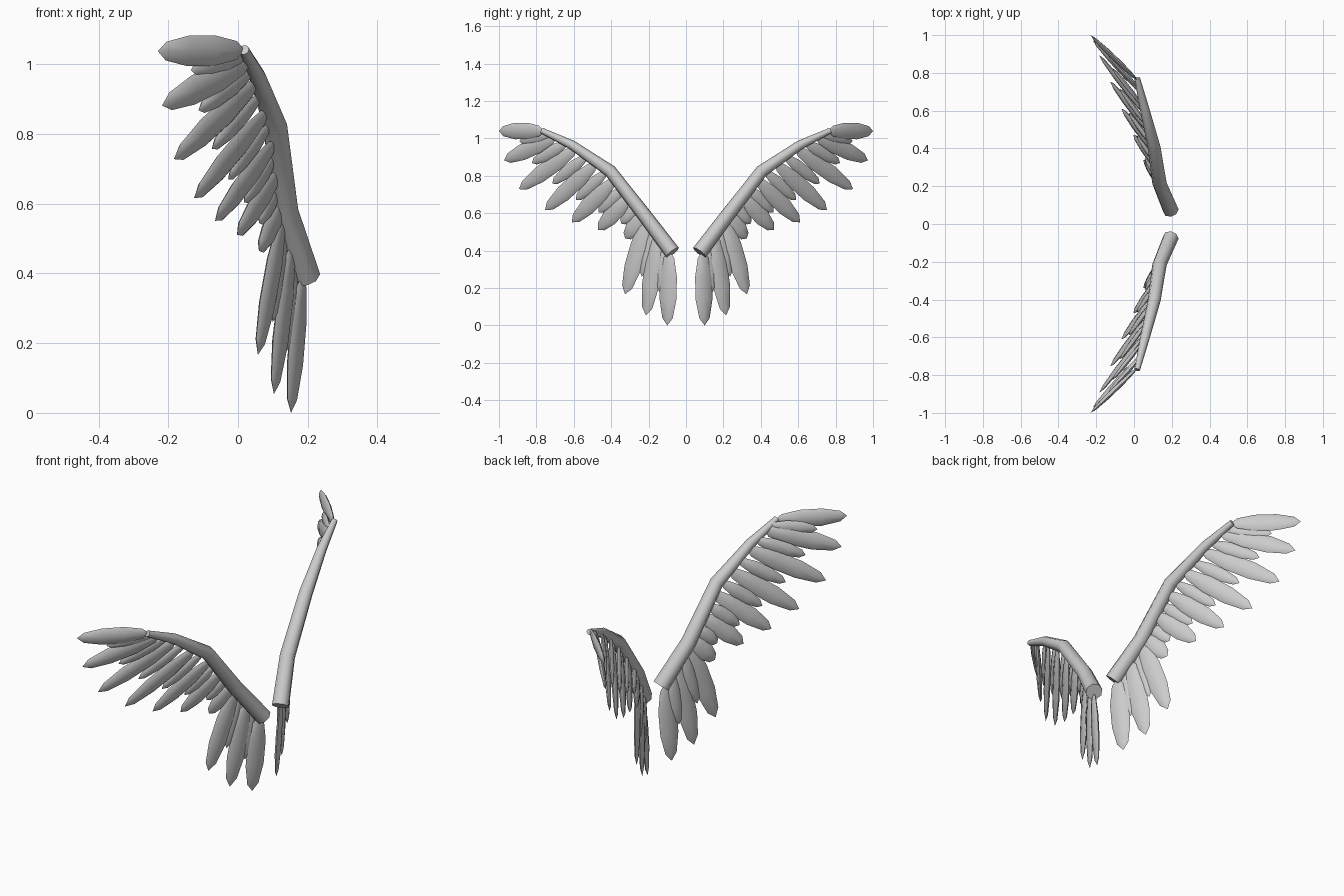
import bpy, bmesh, math
from mathutils import Vector, Matrix

if "Cube" in bpy.data.objects:
    bpy.data.objects.remove(bpy.data.objects["Cube"])

grey = bpy.data.materials.new("plain_grey")
grey.diffuse_color = (0.6, 0.6, 0.6, 1)
grey.use_nodes = True
grey.node_tree.nodes["Principled BSDF"].inputs["Base Color"].default_value = grey.diffuse_color

# Wing arm: x, y, z, radius (wing on the +y side)
ARM = [(.195, .072, .39, .042), (.135, .215, .58, .038), (.107, .405, .825, .034),
       (.056, .61, .965, .025), (.017, .772, 1.042, .015)]

# Feathers: root, tip
UPPER = [((.02, .76, 1.04), (-.23, 1.0, 1.038)),
         ((.04, .69, 1.01), (-.218, .973, .882)),
         ((.06, .58, .95), (-.184, .893, .728)),
         ((.09, .475, .87), (-.126, .754, .616)),
         ((.11, .38, .78), (-.066, .61, .551)),
         ((.12, .30, .69), (-.003, .47, .511)),
         ((.13, .22, .60), (.06, .325, .465))]
LOWER = [((.13, .21, .57), (.057, .326, .166)),
         ((.155, .15, .49), (.103, .214, .053)),
         ((.185, .09, .40), (.152, .10, 0))]


def finish(bm, name, side, angle):
    """Place the mesh on one side and shade it."""
    if side < 0:
        bmesh.ops.scale(bm, vec=(1, -1, 1), verts=bm.verts)
    bmesh.ops.recalc_face_normals(bm, faces=bm.faces)
    me = bpy.data.meshes.new(name)
    bm.to_mesh(me)
    bm.free()
    me.materials.append(grey)
    ob = bpy.data.objects.new(name, me)
    bpy.context.collection.objects.link(ob)
    bpy.ops.object.select_all(action='DESELECT')
    ob.select_set(True)
    bpy.context.view_layer.objects.active = ob
    bpy.ops.object.shade_smooth_by_angle(angle=math.radians(angle))


def arm(name, side, n=8):
    """Tapered tube through the arm points."""
    bm = bmesh.new()
    pts = [Vector(p[:3]) for p in ARM]
    rings = []
    for i, p in enumerate(pts):
        t = (pts[min(i + 1, len(pts) - 1)] - pts[max(i - 1, 0)]).normalized()
        u = t.cross(Vector((1, 0, 0))).normalized()
        v = t.cross(u)
        rings.append([bm.verts.new(p + ARM[i][3] * (u * math.cos(a) + v * math.sin(a)))
                      for a in (2 * math.pi * k / n for k in range(n))])
    for a, b in zip(rings, rings[1:]):
        for k in range(n):
            bm.faces.new((a[k], a[(k + 1) % n], b[(k + 1) % n], b[k]))
    bm.faces.new(rings[0])
    bm.faces.new(rings[-1])
    finish(bm, name, side, 50)


def feather(name, side, root, tip, spread, width, thick):
    """Flattened low-poly ellipsoid from root to tip, wide along spread."""
    d = tip - root
    length = d.length
    d.normalize()
    w = (spread - d * spread.dot(d)).normalized()
    m = Matrix((w, d.cross(w), d)).transposed().to_4x4()
    m = (Matrix.Translation((root + tip) / 2) @ m
         @ Matrix.Diagonal((width / 2, thick / 2, length / 2, 1)))
    bm = bmesh.new()
    bmesh.ops.create_uvsphere(bm, u_segments=8, v_segments=5, radius=1, matrix=m)
    finish(bm, name, side, 60)


for side, label in ((1, "left"), (-1, "right")):
    arm(label + "_wing_arm", side)
    for group, rows, width in (("upper", UPPER, .092), ("lower", LOWER, .104)):
        rows = [(Vector(a), Vector(b)) for a, b in rows]
        last = len(rows) - 1
        # Long feathers
        for i, (root, tip) in enumerate(rows):
            spread = rows[min(i + 1, last)][1] - rows[max(i - 1, 0)][1]
            feather(f"{label}_{group}_feather_{i + 1}", side, root, tip, spread, width, .028)
        # Short feathers between the long ones, on the inner side
        for i in range(last):
            (r0, t0), (r1, t1) = rows[i], rows[i + 1]
            root = (r0 + r1) / 2 + Vector((-.008, -.004, 0))
            tip = root.lerp((t0 + t1) / 2, .64)
            feather(f"{label}_{group}_short_feather_{i + 1}", side, root, tip, t1 - t0, .068, .026)
